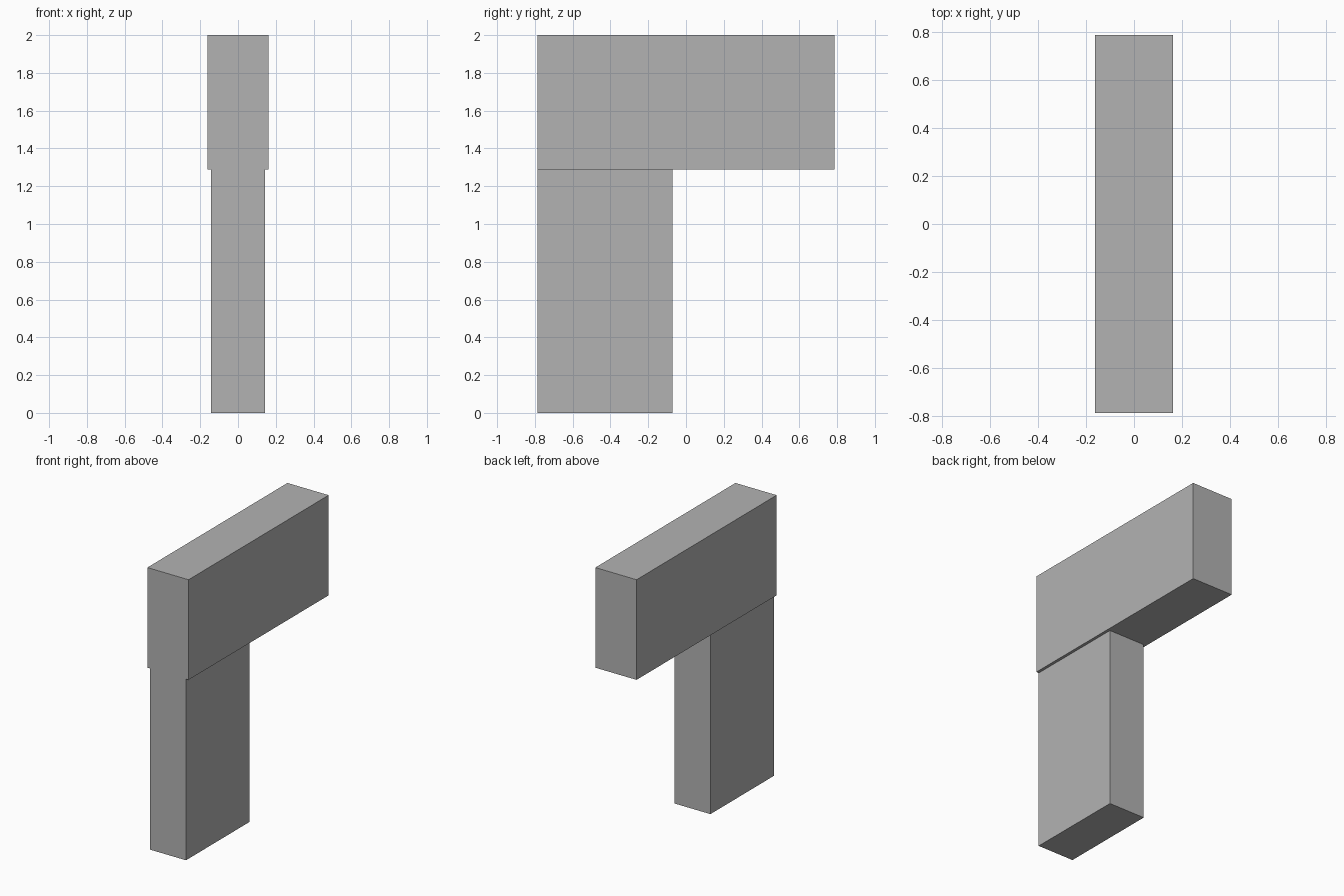
import bpy

if "Cube" in bpy.data.objects:
    bpy.data.objects.remove(bpy.data.objects["Cube"])

grey = bpy.data.materials.new("plain grey")
grey.diffuse_color = (0.45, 0.45, 0.45, 1)
grey.use_nodes = True
grey.node_tree.nodes["Principled BSDF"].inputs["Base Color"].default_value = grey.diffuse_color


def box(name, lo, hi):
    """Axis-aligned box between two opposite corners."""
    bpy.ops.mesh.primitive_cube_add(
        size=1, location=[(a + b) / 2 for a, b in zip(lo, hi)])
    ob = bpy.context.object
    ob.name = name
    ob.scale = [b - a for a, b in zip(lo, hi)]
    bpy.ops.object.transform_apply(location=False, rotation=False, scale=True)
    ob.data.materials.append(grey)
    return ob


# Upright grip, slightly narrower than the body, flush with its front
box("grip", (-0.142, -0.787, 0), (0.142, -0.072, 1.288))
# Long horizontal body on top
box("body", (-0.162, -0.787, 1.288), (0.162, 0.787, 2))
